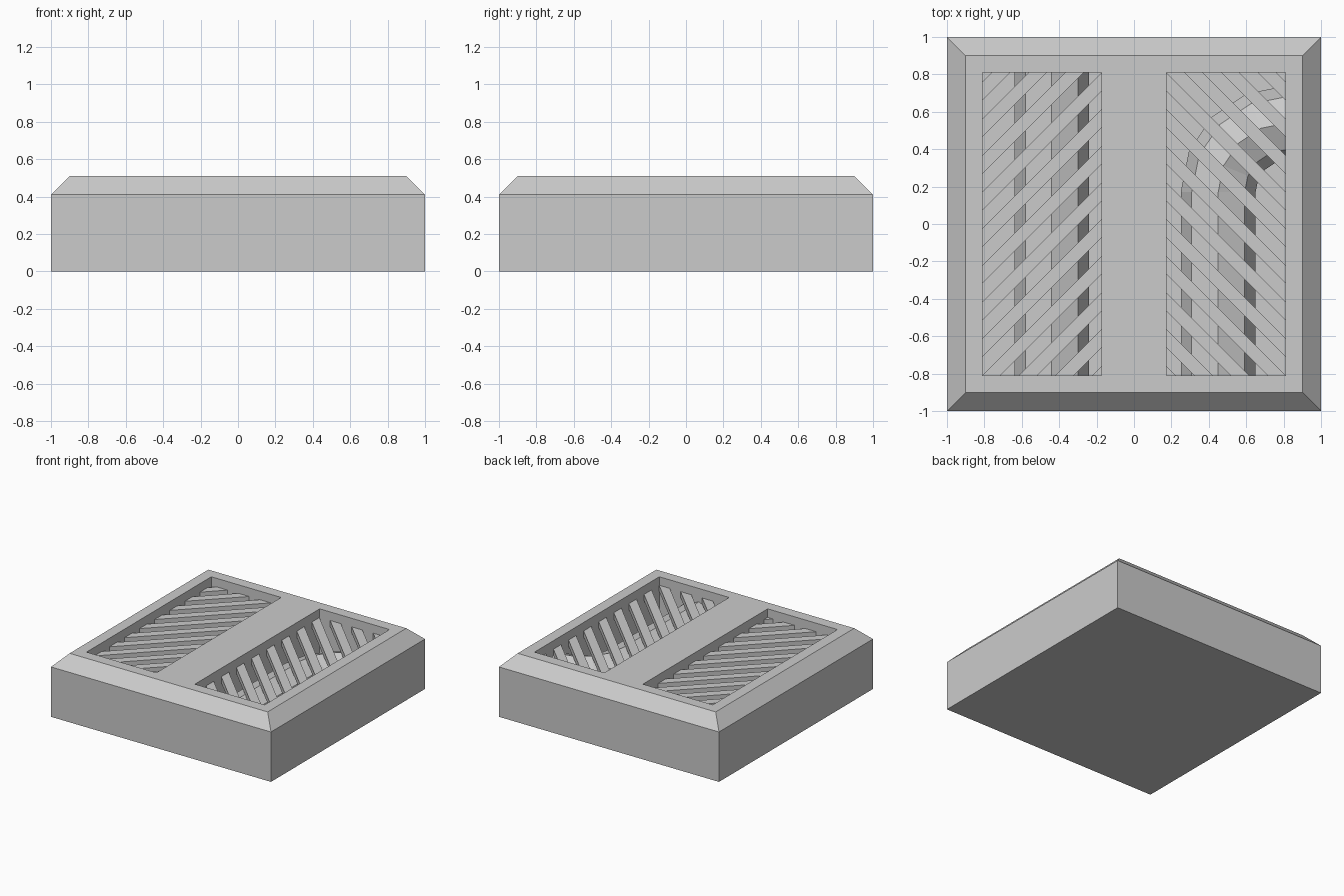
import bpy, bmesh, math
from mathutils import Vector

if "Cube" in bpy.data.objects:
    bpy.data.objects.remove(bpy.data.objects["Cube"])

X0, X1, Y1 = 0.175, 0.81, 0.81      # pit extents
FLOOR, TOP = 0.06, 0.51
PIPE_R, PIPE_Z = 0.2, 0.2
SLAT_TOP, SLAT_H, SLAT_W, PITCH = 0.44, 0.05, 0.098, 0.196


def make(name, bm):
    bmesh.ops.recalc_face_normals(bm, faces=bm.faces)
    me = bpy.data.meshes.new(name)
    bm.to_mesh(me)
    bm.free()
    ob = bpy.data.objects.new(name, me)
    bpy.context.collection.objects.link(ob)
    return ob


def prism(bm, pts, z0, z1):
    lo = [bm.verts.new((x, y, z0)) for x, y in pts]
    hi = [bm.verts.new((x, y, z1)) for x, y in pts]
    bm.faces.new(lo[::-1])
    bm.faces.new(hi)
    for i in range(len(pts)):
        j = (i + 1) % len(pts)
        bm.faces.new((lo[i], lo[j], hi[j], hi[i]))


def rect(x0, x1, y):
    return [(x0, -y), (x1, -y), (x1, y), (x0, y)]


# Chamfered block with two pits
bm = bmesh.new()
rings = [[bm.verts.new((x, y, z)) for x, y in rect(-h, h, h)]
         for h, z in ((1, 0), (1, 0.41), (0.9, TOP))]
bm.faces.new(rings[0])
bm.faces.new(rings[-1])
for a, b in zip(rings, rings[1:]):
    for i in range(4):
        j = (i + 1) % 4
        bm.faces.new((a[i], a[j], b[j], b[i]))
block = make("floor_block", bm)
bm = bmesh.new()
for s in (-1, 1):
    a, b = sorted((s * X0, s * X1))
    prism(bm, rect(a, b, Y1), FLOOR, 1)
cutter = make("pit_cutter", bm)
cutter.hide_render = True
cutter.hide_set(True)
mod = block.modifiers.new("pits", "BOOLEAN")
mod.object = cutter
mod.operation = "DIFFERENCE"
mod.solver = "EXACT"


# Diagonal slats, clipped to the pit outline
def clip(poly, fn):
    out = []
    for i, p in enumerate(poly):
        q = poly[(i + 1) % len(poly)]
        a, b = fn(p), fn(q)
        if a >= 0:
            out.append(p)
        if a * b < 0:
            t = a / (a - b)
            out.append((p[0] + t * (q[0] - p[0]), p[1] + t * (q[1] - p[1])))
    return out


def grate(name, s):
    bm = bmesh.new()
    a, b = sorted((s * X0, s * X1))
    c = -Y1 + X0 - SLAT_W / 2
    while c < Y1 + X1:
        poly = clip(rect(a, b, Y1), lambda p: p[1] + s * p[0] - c)
        poly = clip(poly, lambda p: c + SLAT_W - p[1] - s * p[0])
        if len(poly) > 2:
            prism(bm, poly, SLAT_TOP - SLAT_H, SLAT_TOP)
        c += PITCH
    return make(name, bm)


grate("left_grate", -1)
grate("right_grate", 1)


# Octagonal pipes swept along a path of (x, y, heading)
def pipe(name, path):
    bm = bmesh.new()
    prev = None
    for x, y, ang, k in path:
        side = Vector((math.cos(ang), -math.sin(ang), 0))
        ring = []
        for i in range(8):
            t = i * math.pi / 4
            ring.append(bm.verts.new(Vector((x, y, PIPE_Z)) + side * PIPE_R * k * math.sin(t)
                                     + Vector((0, 0, PIPE_R * math.cos(t)))))
        if prev:
            for i in range(8):
                j = (i + 1) % 8
                bm.faces.new((prev[i], prev[j], ring[j], ring[i]))
        else:
            bm.faces.new(ring)
        prev = ring
    bm.faces.new(prev)
    return make(name, bm)


pipe("straight_pipe", [(-0.44, -0.82, 0, 1), (-0.44, 0.82, 0, 1)])
R = 0.37
bend = [(0.82 - R * math.cos(a), 0.17 + R * math.sin(a), a, 1)
        for a in (i * math.pi / 8 for i in range(5))]
pipe("bent_pipe", [(0.45, -0.82, 0, 1)] + bend)
